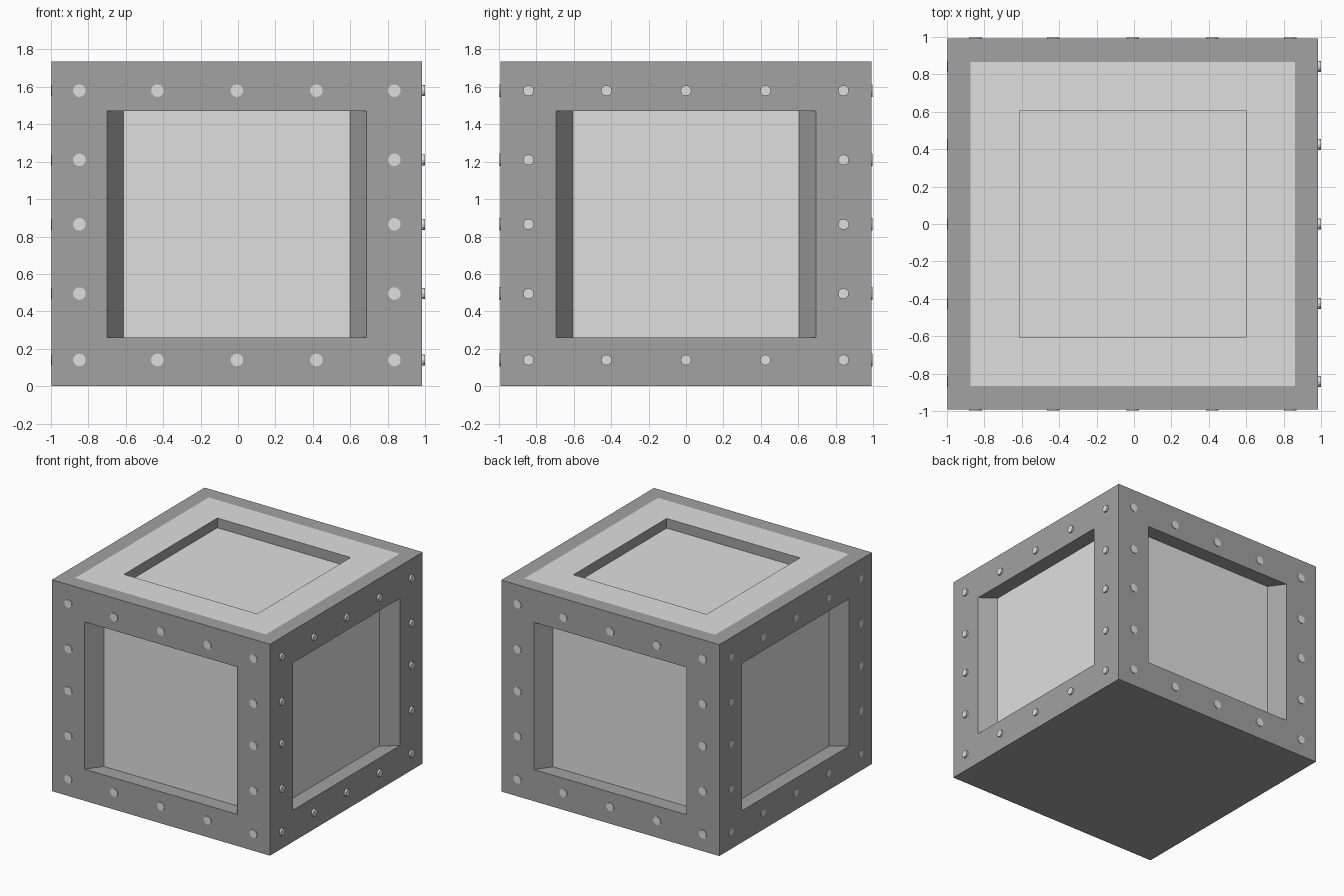
import bpy, bmesh, math
from mathutils import Matrix, Vector

cube = bpy.data.objects.get("Cube")
if cube:
    bpy.data.objects.remove(cube, do_unlink=True)


def material(name, value):
    m = bpy.data.materials.new(name)
    m.use_nodes = True
    m.diffuse_color = (value, value, value, 1)
    m.node_tree.nodes["Principled BSDF"].inputs["Base Color"].default_value = m.diffuse_color
    return m


DARK, LIGHT = 0, 1
MATS = [material("dark grey frame", 0.36), material("light grey panel", 0.74)]
HALF, HEIGHT = 0.991, 1.737
CENTRE = Vector((-0.006, 0, 0))


def finish(name, bm):
    mesh = bpy.data.meshes.new(name)
    bm.to_mesh(mesh)
    bm.free()
    for m in MATS:
        mesh.materials.append(m)
    obj = bpy.data.objects.new(name, mesh)
    bpy.context.collection.objects.link(obj)
    return obj


def nested(bm, frame, rings, colours):
    """Bridge nested rectangles (half width, low, high, depth) and cap the last."""
    loops = []
    for w, low, high, depth in rings:
        corners = [(-w, low), (w, low), (w, high), (-w, high)]
        loops.append([bm.verts.new(frame @ Vector((u, depth, v))) for u, v in corners])
    for a, b, colour in zip(loops, loops[1:], colours):
        for i in range(4):
            j = (i + 1) % 4
            bm.faces.new((a[i], a[j], b[j], b[i])).material_index = colour
    bm.faces.new(loops[-1]).material_index = colours[-1]


# Local frames: u across, depth inward, v upward
def side_frame(turn):
    return (Matrix.Translation(CENTRE) @ Matrix.Rotation(turn * math.pi / 2, 4, 'Z')
            @ Matrix.Translation((0, -HALF, 0)))


# Crate body: four framed sides with tapered openings
bm = bmesh.new()
for turn in range(4):
    nested(bm, side_frame(turn),
           [(HALF, 0, HEIGHT, 0), (0.694, 0.26, 1.47, 0), (0.605, 0.26, 1.47, 0.122)],
           [DARK, DARK, LIGHT])

# Lid: dark rim, light border, sunken light floor with dark walls
lid = Matrix.Translation(CENTRE + Vector((0, 0, HEIGHT))) @ Matrix.Rotation(-math.pi / 2, 4, 'X')
nested(bm, lid,
       [(w, -w, w, d) for w, d in ((HALF, 0), (0.867, 0), (0.606, 0), (0.606, 0.08))],
       [DARK, LIGHT, DARK, LIGHT])

# Flat base
base = Matrix.Translation(CENTRE) @ Matrix.Rotation(math.pi / 2, 4, 'X')
nested(bm, base, [(HALF, -HALF, HALF, 0)], [DARK])
bmesh.ops.remove_doubles(bm, verts=bm.verts, dist=0.0005)
bmesh.ops.recalc_face_normals(bm, faces=bm.faces)
finish("crate_body", bm)

# Rivets around each side frame
ACROSS = (-0.842, -0.425, 0, 0.425, 0.842)
UP = (0.14, 0.495, 0.865, 1.21, 1.58)
SIDES = (("front", 0.034, 0.005), ("left", 0.029, 0.015),
         ("back", 0.034, 0.005), ("right", 0.029, 0.004))
for turn, (side, radius, height) in enumerate(SIDES):
    bm = bmesh.new()
    buried = 0.01
    for u in ACROSS:
        for v in UP:
            if u not in (ACROSS[0], ACROSS[-1]) and v not in (UP[0], UP[-1]):
                continue
            place = (side_frame(turn) @ Matrix.Translation((u, (buried - height) / 2, v))
                     @ Matrix.Rotation(math.pi / 2, 4, 'X'))
            bmesh.ops.create_cone(bm, cap_ends=True, segments=12, radius1=radius,
                                  radius2=radius, depth=height + buried, matrix=place)
    for f in bm.faces:
        f.material_index = LIGHT
    finish(side + "_rivets", bm)
